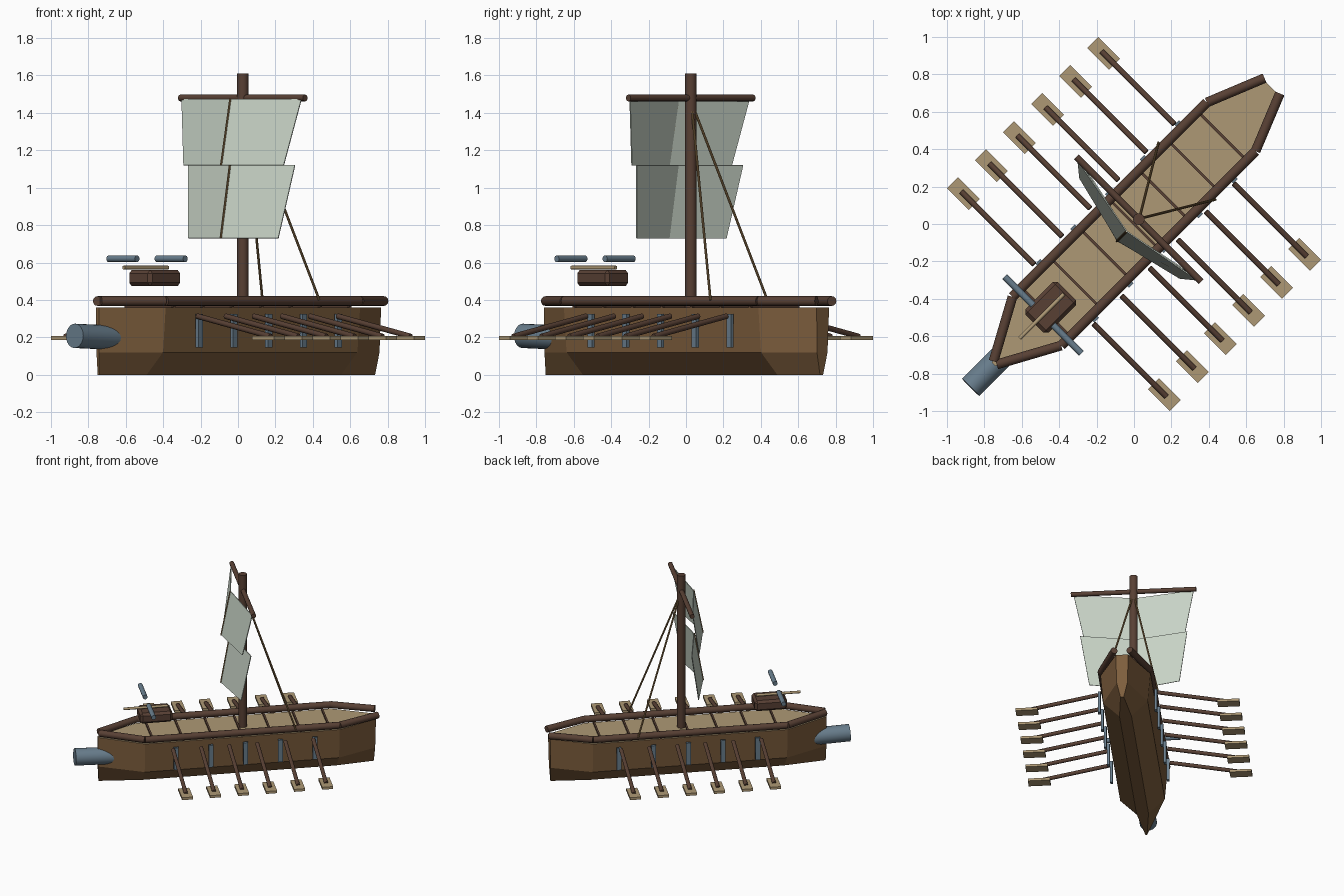
import bpy, bmesh, math
from mathutils import Vector, Matrix

if "Cube" in bpy.data.objects:
    bpy.data.objects.remove(bpy.data.objects["Cube"])

# The ship is laid out along local x (bow at -x), then turned 45 degrees about z.
TURN = Matrix.Rotation(math.radians(45), 4, 'Z')


def mat(name, r, g, b):
    m = bpy.data.materials.new(name)
    lin = [((c / 255 + 0.055) / 1.055) ** 2.4 for c in (r, g, b)]
    m.diffuse_color = (*lin, 1)
    m.use_nodes = True
    m.node_tree.nodes["Principled BSDF"].inputs["Base Color"].default_value = m.diffuse_color
    return m


HULL = mat("hull brown", 126, 94, 61)
DARK = mat("dark wood", 88, 64, 52)
TAN = mat("pale wood", 174, 153, 117)
ROPE = mat("rope brown", 134, 106, 68)
STEEL = mat("blue grey metal", 104, 125, 140)
SAIL = mat("pale green canvas", 202, 213, 200)


def finish(name, bm, mats, smooth=False):
    bmesh.ops.recalc_face_normals(bm, faces=bm.faces)
    bm.transform(TURN)
    me = bpy.data.meshes.new(name)
    bm.to_mesh(me)
    bm.free()
    for m in mats:
        me.materials.append(m)
    ob = bpy.data.objects.new(name, me)
    bpy.context.collection.objects.link(ob)
    if smooth:
        bpy.ops.object.select_all(action='DESELECT')
        ob.select_set(True)
        bpy.context.view_layer.objects.active = ob
        bpy.ops.object.shade_smooth_by_angle(angle=math.radians(40))
    return ob


def rod(name, p, q, r, m, sides=12):
    p, q = Vector(p), Vector(q)
    d = q - p
    bm = bmesh.new()
    bmesh.ops.create_cone(bm, cap_ends=True, segments=sides, radius1=r, radius2=r, depth=d.length)
    bm.transform(Matrix.Translation((p + q) / 2) @ d.to_track_quat('Z', 'Y').to_matrix().to_4x4())
    return finish(name, bm, [m], True)


def box(name, c, s, m, bevel=0):
    bm = bmesh.new()
    bmesh.ops.create_cube(bm, size=1)
    bm.transform(Matrix.Translation(c) @ Matrix.Diagonal((*s, 1)))
    if bevel:
        bmesh.ops.bevel(bm, geom=bm.edges[:], offset=bevel, segments=1, affect='EDGES')
    return finish(name, bm, [m])


# Hull: three outlines (keel, chine, deck) joined into a shell, deck on top
levels = [
    (0.0, [(-1.055, 0.006), (-0.735, 0.045), (0.735, 0.045), (1.025, 0.012)]),
    (0.12, [(-1.06, 0.010), (-0.735, 0.168), (0.735, 0.168), (1.03, 0.040)]),
    (0.36, [(-1.062, 0.012), (-0.735, 0.188), (0.735, 0.188), (1.035, 0.047)]),
]
bm = bmesh.new()
rings = []
for z, half in levels:
    outline = half + [(a, -b) for a, b in reversed(half)]
    rings.append([bm.verts.new((a, b, z)) for a, b in outline])
for lo, hi in zip(rings, rings[1:]):
    n = len(lo)
    for i in range(n):
        j = (i + 1) % n
        bm.faces.new((lo[i], lo[j], hi[j], hi[i]))
bm.faces.new(rings[0])
bm.faces.new(rings[-1]).material_index = 1
finish("hull", bm, [HULL, TAN])

# Deck beams
for i in range(-3, 4):
    box("deck_beam", (i * 0.222, 0, 0.364), (0.014, 0.37, 0.018), DARK)

# Rails, side plates, stays and oars on both sides
for s in (1, -1):
    pts = [(-1.05, s * 0.012), (-0.735, s * 0.184), (0.735, s * 0.184), (1.045, s * 0.058)]
    for p, q in zip(pts, pts[1:]):
        rod("rail", (*p, 0.394), (*q, 0.394), 0.026, DARK)
    for i in range(5):
        box("side_plate", (0.02 + (i - 2) * 0.2625, s * 0.213, 0.235),
            (0.035, 0.02, 0.18), STEEL)
    rod("stay", (0.04, 0, 1.46), (0.40, s * 0.215, 0.40), 0.007, ROPE, 8)
    for i in range(6):
        a = (i - 2.5) * 0.212
        rod("oar_shaft", (a, s * 0.225, 0.313), (a, s * 0.775, 0.205), 0.015, DARK)
        box("oar_blade", (a, s * 0.76, 0.196), (0.083, 0.166, 0.02), TAN)

# Mast and yard
rod("mast", (0.036, 0, 0.36), (0.036, 0, 1.61), 0.031, DARK, 16)
rod("yard", (0.036, -0.472, 1.48), (0.036, 0.472, 1.48), 0.018, DARK)

# Sail: two folded panels, each with a central seam cord
for name, zt, at, bt, ct, zb, ab, bb, cb in (
        ("upper_sail", 1.475, 0.028, 0.4525, -0.055, 1.12, -0.032, 0.378, -0.125),
        ("lower_sail", 1.12, 0.028, 0.403, -0.058, 0.73, -0.035, 0.34, -0.127)):
    bm = bmesh.new()
    top = [bm.verts.new(v) for v in ((at, -bt, zt), (ct, 0, zt), (at, bt, zt))]
    low = [bm.verts.new(v) for v in ((ab, -bb, zb), (cb, 0, zb), (ab, bb, zb))]
    for i in range(2):
        bm.faces.new((top[i], top[i + 1], low[i + 1], low[i]))
    ob = finish(name, bm, [SAIL])
    mod = ob.modifiers.new("thickness", 'SOLIDIFY')
    mod.thickness = 0.006
    mod.offset = 0
    rod("sail_seam", (ct - 0.003, 0, zt), (cb - 0.003, 0, zb), 0.006, ROPE, 8)

# Bow ram
rod("ram", (-1.235, 0, 0.208), (-0.85, 0, 0.195), 0.065, STEEL, 24)

# Bow weapon: block, stock and crosswise arms
box("weapon_block", (-0.63, 0, 0.517), (0.245, 0.175, 0.086), DARK, 0.018)
rod("weapon_stock", (-0.865, 0, 0.573), (-0.53, 0, 0.573), 0.01, TAN)
for s in (1, -1):
    rod("weapon_arm", (-0.688, s * 0.075, 0.62), (-0.688, s * 0.29, 0.62), 0.018, STEEL)
